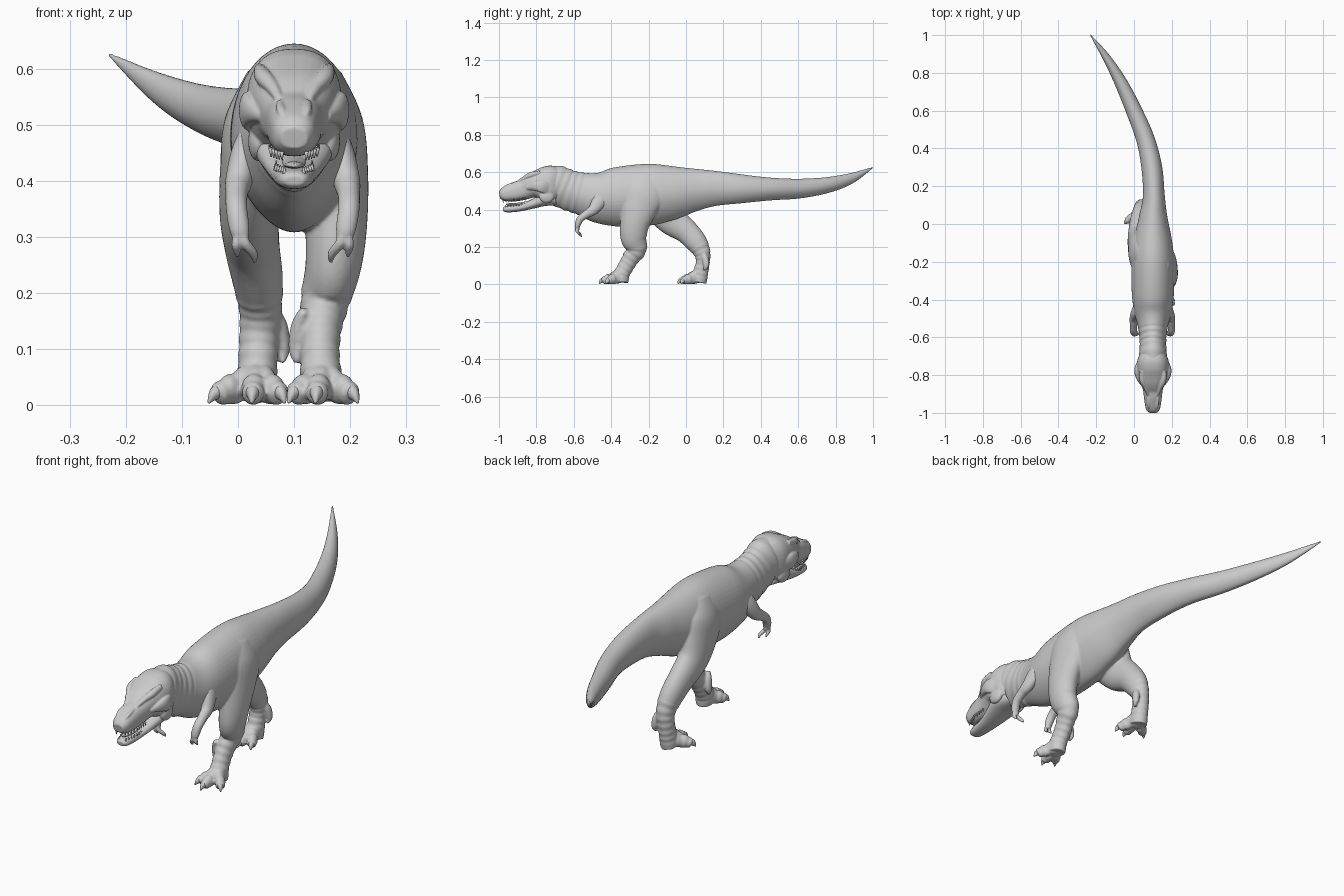
import bpy, bmesh, math
from mathutils import Vector, Matrix

CX = 0.1  # centre line of head and trunk


def spline(rows, n):
    """Catmull-Rom through rows of numbers."""
    out = []
    for i in range(len(rows) - 1):
        a, b, c, d = (rows[max(i - 1, 0)], rows[i], rows[i + 1], rows[min(i + 2, len(rows) - 1)])
        for k in range(n):
            t = k / n
            out.append([0.5 * (2 * q + (r - p) * t + (2 * p - 5 * q + 4 * r - s) * t * t
                               + (3 * q - p - 3 * r + s) * t ** 3) for p, q, r, s in zip(a, b, c, d)])
    return out + [list(rows[-1])]


def loft(bm, rows, n=8, sides=32, power=1.0, pinch=0.0, fold=None):
    """Skin over rows of (x, y, z, half width, half depth)."""
    pts = spline(rows, n)
    rings = []
    for i, (x, y, z, rx, rd) in enumerate(pts):
        p = Vector((x, y, z))
        t = Vector(pts[min(i + 1, len(pts) - 1)][:3]) - Vector(pts[max(i - 1, 0)][:3])
        t.normalize()
        side = (Vector((1, 0, 0)) - t * t.x).normalized()
        up = side.cross(t)
        k = fold(p) if fold else 1
        rx, rd = max(rx, .001) * k, max(rd, .001) * k
        ring = []
        for j in range(sides):
            a = 2 * math.pi * j / sides
            c, s = math.cos(a), math.sin(a)
            u = math.copysign(abs(c) ** power, c) * (1 - pinch * max(0, -s) ** 2)
            v = math.copysign(abs(s) ** power, s)
            q = p + side * u * rx + up * v * rd
            q.z = max(q.z, 0)
            ring.append(bm.verts.new(q))
        rings.append(ring)
    faces = [bm.faces.new(rings[0][::-1]), bm.faces.new(rings[-1])]
    for r0, r1 in zip(rings, rings[1:]):
        for j in range(sides):
            m = (j + 1) % sides
            faces.append(bm.faces.new((r0[j], r0[m], r1[m], r1[j])))
    bmesh.ops.recalc_face_normals(bm, faces=faces)


def ball(bm, loc, size):
    m = Matrix.Translation(loc) @ Matrix.Diagonal((*size, 1))
    bmesh.ops.create_uvsphere(bm, u_segments=20, v_segments=12, radius=1, matrix=m)


def finish(name, bm, voxel=0, smooth=0):
    me = bpy.data.meshes.new(name)
    bm.to_mesh(me)
    bm.free()
    for f in me.polygons:
        f.use_smooth = True
    ob = bpy.data.objects.new(name, me)
    bpy.context.collection.objects.link(ob)
    if voxel:
        r = ob.modifiers.new("blend", 'REMESH')
        r.mode, r.voxel_size, r.use_smooth_shade = 'VOXEL', voxel, True
        s = ob.modifiers.new("soften", 'SMOOTH')
        s.factor, s.iterations = 0.5, smooth
    return ob


def neck_fold(p):
    return 1 + (0.022 * math.sin(p.y * 170) if -0.76 < p.y < -0.56 else 0)


def ankle_fold(p):
    return 1 + (0.035 * math.sin(p.z * 230) if 0.03 < p.z < 0.2 else 0)


# trunk, neck and tail
body = bmesh.new()
loft(body, [
    (.1, -.79, .53, .06, .06), (.1, -.71, .535, .073, .102), (.1, -.63, .505, .07, .108),
    (.1, -.55, .483, .078, .115), (.1, -.46, .465, .1, .139), (.1, -.36, .468, .112, .16),
    (.1, -.2, .48, .113, .165), (.1, -.08, .49, .1, .146), (.102, .04, .505, .075, .116),
    (.105, .15, .513, .058, .095), (.094, .3, .511, .055, .077), (.06, .45, .51, .049, .061),
    (.0, .6, .512, .043, .053), (-.07, .75, .53, .034, .043), (-.145, .88, .566, .021, .029),
    (-.232, 1.003, .627, .003, .003)], n=14, sides=48, pinch=.22, fold=neck_fold)

# legs: right one strides forward, left one trails
right_leg = [
    (.15, -.2, .585, .035, .07), (.167, -.22, .5, .056, .115), (.175, -.25, .41, .057, .098),
    (.175, -.275, .32, .055, .078), (.17, -.28, .25, .05, .07), (.156, -.265, .19, .044, .055),
    (.148, -.295, .14, .037, .045), (.146, -.325, .09, .035, .042),
    (.148, -.345, .05, .037, .042), (.15, -.35, .012, .036, .042)]
left_leg = [
    (.05, -.18, .585, .035, .07), (.032, -.16, .5, .056, .115), (.024, -.125, .42, .056, .108),
    (.02, -.075, .345, .053, .084), (.025, 0, .285, .049, .066), (.035, .055, .225, .045, .058),
    (.04, .086, .17, .038, .045), (.037, .09, .12, .035, .037),
    (.035, .08, .07, .035, .04), (.033, .068, .012, .037, .042)]
right_toes = [(.1, -.42), (.14, -.445), (.203, -.415)]
left_toes = [(.075, -.012), (.026, -.025), (-.038, .015)]

claws = bmesh.new()
for leg, toes, inner in ((right_leg, right_toes, -1), (left_leg, left_toes, 1)):
    loft(body, leg, fold=ankle_fold)
    ax, ay = leg[-1][:2]
    for tx, ty in toes:
        def at(f, z, r, h):
            return (ax + (tx - ax) * f, ay + (ty - ay) * f, z, r, h)
        # knuckled toe pad
        loft(body, [at(0, .045, .028, .036), at(.35, .036, .024, .034), at(.5, .029, .02, .027),
                    at(.68, .028, .023, .028), at(.8, .023, .019, .023),
                    at(.95, .021, .02, .021), at(1.03, .018, .012, .013)], sides=20)
        # claw
        loft(claws, [at(.85, .026, .013, .014), at(1.02, .022, .012, .014),
                     at(1.13, .013, .007, .009), at(1.2, .004, .002, .002)], n=4, sides=14)
    # small rear toe
    x, y = leg[-3][:2]
    loft(body, [(x + inner * .028, y - .005, .17, .008, .01), (x + inner * .038, y + .012, .14, .014, .018),
                (x + inner * .044, y + .018, .1, .012, .015), (x + inner * .042, y + .008, .075, .004, .005)],
         sides=16)
finish("body_and_legs", body, .0045, 4)
finish("toe_claws", claws)

# arms with two fingers each
for s, label in ((-1, "left"), (1, "right")):
    arm = bmesh.new()

    def side(rows):
        return [(.0975 + s * r[0],) + tuple(r[1:]) for r in rows]
    loft(arm, side([(.065, -.43, .49, .022, .04), (.083, -.46, .45, .026, .04),
                    (.096, -.495, .4, .024, .029), (.1, -.53, .377, .02, .022),
                    (.1, -.565, .35, .019, .019), (.095, -.58, .315, .018, .015),
                    (.09, -.58, .29, .012, .01)]), sides=24)
    for fx, fy, fz in ((.1, -.575, .268), (.07, -.565, .258)):
        loft(arm, side([(.094, -.58, .315, .01, .01), ((.094 + fx) / 2 + .003, -.584, .29, .009, .009),
                        (fx, fy - .004, fz + .012, .008, .008), (fx - .002, fy + .008, fz - .004, .003, .003)]),
             sides=14)
    finish(label + "_arm", arm, .003, 3)

# skull with brows, cheeks and snout ridges
head = bmesh.new()
skull = [(-.997, .495, .458, .024), (-.975, .518, .445, .038), (-.92, .545, .443, .047),
         (-.87, .563, .452, .054), (-.82, .597, .46, .073), (-.77, .625, .443, .083),
         (-.72, .635, .435, .082), (-.66, .618, .45, .055)]
loft(head, [(CX, y, (t + b) / 2, w, (t - b) / 2) for y, t, b, w in skull], power=.82, sides=40)
for s in (-1, 1):
    loft(head, [(CX + s * .026, -.905, .545, .007, .006), (CX + s * .038, -.868, .566, .012, .011),
                (CX + s * .055, -.83, .585, .015, .015), (CX + s * .062, -.78, .598, .01, .012)], sides=16)
    loft(head, [(CX + s * .058, -.85, .515, .008, .01), (CX + s * .077, -.81, .525, .014, .024),
                (CX + s * .085, -.77, .525, .013, .034), (CX + s * .075, -.73, .51, .006, .03)], sides=18)
    loft(head, [(CX + s * .014, -.99, .5, .004, .004), (CX + s * .023, -.96, .525, .008, .008),
                (CX + s * .025, -.92, .54, .006, .006)], sides=12)
    ball(head, (CX + s * .064, -.745, .47), (.018, .04, .035))
finish("head", head, .003, 3)

# lower jaw
jaw = bmesh.new()
loft(jaw, [(CX, -.978, .4, .018, .009), (CX, -.965, .402, .027, .016), (CX, -.93, .405, .034, .019),
           (CX, -.88, .412, .041, .02), (CX, -.82, .43, .055, .025), (CX, -.76, .453, .068, .035),
           (CX, -.7, .468, .055, .045)], power=.85)
finish("lower_jaw", jaw, .003, 2)

# tongue
tongue = bmesh.new()
loft(tongue, [(CX, -.962, .427, .006, .003), (CX, -.945, .428, .014, .006), (CX, -.89, .43, .02, .008),
              (CX, -.8, .445, .025, .01)], sides=16)
finish("tongue", tongue)

# eyes and nostrils
eyes, nostrils = bmesh.new(), bmesh.new()
for s in (-1, 1):
    ball(eyes, (CX + s * .046, -.856, .543), (.012, .012, .01))
    ball(nostrils, (CX + s * .027, -.982, .494), (.005, .008, .006))
finish("eyes", eyes)
finish("nostrils", nostrils)

# teeth along both jaws
teeth = bmesh.new()
for s in (-1, 1):
    for i in range(9):
        y = -.978 + .0145 * i
        w = .022 + .02 * min(1, i / 4)
        for z, h in ((.452, -.016), (.412, .013)):
            yy = y if h < 0 else y + .012
            ww = w if h < 0 else w * .78
            loft(teeth, [(CX + s * ww, yy, z + .0016 * i, .004, .004),
                         (CX + s * ww * .97, yy + .002, z + h + .0016 * i, .001, .001)], n=2, sides=8)
finish("teeth", teeth)
